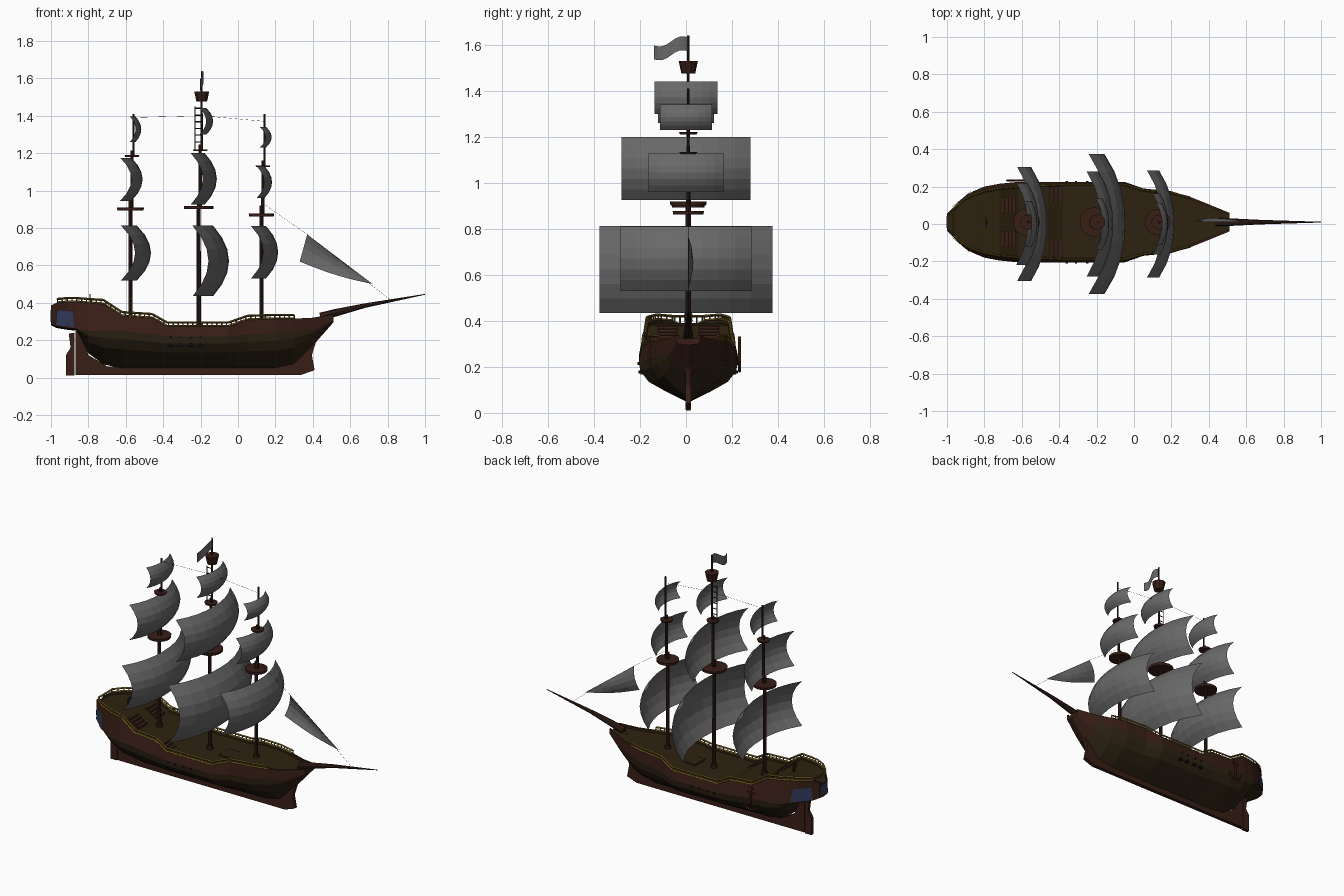
import bpy, bmesh, math
from mathutils import Vector, Matrix

if "Cube" in bpy.data.objects:
    bpy.data.objects.remove(bpy.data.objects["Cube"])

CY = 0.01  # ship centreline


def mat(name, c):
    m = bpy.data.materials.new(name)
    m.diffuse_color = (*c, 1)
    m.use_nodes = True
    m.node_tree.nodes["Principled BSDF"].inputs["Base Color"].default_value = m.diffuse_color
    return m


RED = mat("red_wood", (0.04, 0.013, 0.008))
DARK = mat("dark_wood", (0.025, 0.016, 0.006))
DECK = mat("deck_wood", (0.026, 0.016, 0.005))
MAST = mat("mast_wood", (0.03, 0.012, 0.008))
GOLD = mat("gold_trim", (0.14, 0.085, 0.012))
BLUE = mat("window_blue", (0.03, 0.045, 0.11))
IRON = mat("iron", (0.008, 0.008, 0.008))
RUST = mat("anchor_red", (0.08, 0.018, 0.01))
CLOTH = mat("sail_cloth", (0.14, 0.14, 0.14))


def finish(name, bm, mats=()):
    bmesh.ops.recalc_face_normals(bm, faces=bm.faces[:])
    me = bpy.data.meshes.new(name)
    bm.to_mesh(me)
    bm.free()
    for m in mats:
        me.materials.append(m)
    ob = bpy.data.objects.new(name, me)
    bpy.context.collection.objects.link(ob)
    return ob


def rod(bm, a, b, r1, r2=None, n=6):
    a, b = Vector(a), Vector(b)
    d = b - a
    M = Matrix.Translation((a + b) / 2) @ d.to_track_quat('Z', 'Y').to_matrix().to_4x4()
    bmesh.ops.create_cone(bm, cap_ends=True, segments=n, radius1=r1,
                          radius2=r1 if r2 is None else r2, depth=d.length, matrix=M)


def box(bm, c, s):
    M = Matrix.Translation(c) @ Matrix.Diagonal((*s, 1))
    bmesh.ops.create_cube(bm, size=1, matrix=M)


def plate(name, pts, t, m):
    bm = bmesh.new()
    f = bm.faces.new([bm.verts.new((x, CY - t / 2, z)) for x, z in pts])
    r = bmesh.ops.extrude_face_region(bm, geom=[f])
    bmesh.ops.translate(bm, vec=(0, t, 0), verts=[v for v in r['geom'] if isinstance(v, bmesh.types.BMVert)])
    bmesh.ops.triangulate(bm, faces=[f for f in bm.faces if len(f.verts) > 4])
    finish(name, bm, [m])


# Hull stations: x, bottom z, widest z, widest half-width, top half-width, top z
S = [(-1, .28, .29, .045, .04, .385), (-.97, .265, .275, .075, .07, .40),
     (-.91, .255, .265, .135, .125, .405), (-.86, .25, .26, .165, .15, .405),
     (-.80, .13, .25, .19, .17, .40), (-.72, .07, .25, .205, .185, .395),
     (-.62, .05, .25, .215, .195, .33), (-.46, .05, .23, .215, .20, .32),
     (-.38, .05, .22, .215, .205, .275), (-.05, .05, .22, .215, .205, .275),
     (.05, .05, .23, .18, .175, .31), (.2, .05, .24, .165, .16, .315),
     (.3, .07, .25, .135, .135, .315), (.4, .17, .26, .095, .095, .32),
     (.51, .295, .305, .05, .05, .338)]


def at(x):
    for a, b in zip(S, S[1:]):
        if a[0] <= x <= b[0]:
            t = (x - a[0]) / (b[0] - a[0])
            return [p + (q - p) * t for p, q in zip(a, b)]


# Hull with bulwark and sunken deck
bm = bmesh.new()
rings = []
for x, zb, zm, hm, ht, zt in S:
    half = [(hm * f, zb + (zm - zb) * g) for f, g in
            ((.05, 0), (.45, .25), (.8, .5), (.97, .78), (1, 1))]
    half += [(ht, zt), (ht - .012, zt), (ht - .012, zt - .015)]
    ring = [(y, z) for y, z in half] + [(-y, z) for y, z in reversed(half)]
    rings.append([bm.verts.new((x, CY + y, z)) for y, z in ring])
n = len(rings[0])
for a, b in zip(rings, rings[1:]):
    for i in range(n):
        f = bm.faces.new((a[i], a[(i + 1) % n], b[(i + 1) % n], b[i]))
        k = min(i, n - 2 - i) if i < n - 1 else 0
        low = 0 if a[0].co.x > .35 else 1
        f.material_index = low if k < 4 else 0 if k < 6 else 2
bm.faces.new(rings[0])
bm.faces.new(rings[-1])
finish("hull", bm, [RED, DARK, DECK])

# Keel with stem and sternpost, rudder
plate("keel", [(-.87, .015), (.34, .015), (.41, .04), (.395, .12), (.42, .2), (.5, .295), (.5, .32),
               (.42, .31), (.36, .2), (.3, .08), (.2, .06), (-.7, .06), (-.8, .12), (-.83, .25),
               (-.87, .25)], .024, RED)
plate("rudder", [(-.92, .01), (-.875, .01), (-.875, .24), (-.905, .235), (-.895, .16), (-.92, .12)],
      .02, RED)

# Bowsprit
bm = bmesh.new()
path = [((.44, CY, .325), .022), ((.52, CY, .346), .02), ((.68, CY, .385), .012), ((1, CY, .445), .002)]
for (a, r), (b, q) in zip(path, path[1:]):
    rod(bm, a, b, r, q, 8)
finish("bowsprit", bm, [MAST])

# Stern windows
bm = bmesh.new()
for s in (1, -1):
    q = []
    for x, z in ((-.972, .28), (-.87, .27), (-.88, .352), (-.965, .36)):
        st = at(x)
        w = st[3] + (st[4] - st[3]) * (z - st[2]) / (st[5] - st[2])
        q.append(bm.verts.new((x - .004, CY + s * (w + .006), z)))
    bm.faces.new(q)
box(bm, (-.998, CY, .33), (.008, .065, .065))
finish("stern_windows", bm, [BLUE])

# Railings
bm = bmesh.new()
xs = [-.965] + [s[0] for s in S if -.96 < s[0] < .3] + [.3]
P = lambda x, s, h: (x, CY + s * (at(x)[4] - .005), at(x)[5] + h)
for s in (1, -1):
    for a, b in zip(xs, xs[1:]):
        rod(bm, P(a, s, .02), P(b, s, .02), .006, n=4)
        rod(bm, P(a, s, .0), P(b, s, .0), .007, n=4)
    for i in range(50):
        x = -.965 + i * 1.265 / 49
        rod(bm, P(x, s, 0), P(x, s, .02), .0035, n=4)
rod(bm, P(-.965, 1, .02), P(-.965, -1, .02), .006, n=4)
for i in range(6):
    y = CY + .06 - i * .024
    rod(bm, (-.965, y, .39), (-.965, y, .42), .0035, n=4)
finish("railings", bm, [GOLD])

# Masts: x, base z, platform z, crosstree z, top z, platform radius
masts = {"mizzen": (-.575, .30, .90, 1.185, 1.41, .072), "main": (-.21, .25, .91, 1.215, 1.64, .08),
         "fore": (.125, .28, .87, 1.13, 1.41, .068)}
for name, (x, z0, z1, z2, z3, r) in masts.items():
    bm = bmesh.new()
    rod(bm, (x, CY, z0), (x, CY, z1 + .05), .012, .011, 10)
    rod(bm, (x + .008, CY, z1), (x + .008, CY, z2 + .03), .009, .008, 8)
    rod(bm, (x + .016, CY, z2), (x + .016, CY, z3), .006, .005, 8)
    rod(bm, (x, CY, z0), (x, CY, z0 + .035), .024, .018, 10)
    finish(name + "_mast", bm, [MAST])
    bm = bmesh.new()
    rod(bm, (x, CY, z1 - .008), (x, CY, z1 + .008), r * .97, r, 16)
    rod(bm, (x + .008, CY, z2 - .005), (x + .008, CY, z2 + .005), .036, .04, 12)
    finish(name + "_platforms", bm, [RED])

# Crow's nest and ladder
bm = bmesh.new()
rod(bm, (-.194, CY, 1.475), (-.194, CY, 1.53), .03, .042, 10)
finish("crows_nest", bm, [RED])
bm = bmesh.new()
for x in (-.23, -.197):
    rod(bm, (x, CY, 1.215), (x, CY, 1.45), .0035, n=4)
for i in range(6):
    rod(bm, (-.23, CY, 1.26 + i * .036), (-.197, CY, 1.26 + i * .036), .003, n=4)
finish("mast_ladder", bm, [MAST])


def sheet(name, nu, nv, fn):
    bm = bmesh.new()
    g = [[bm.verts.new(fn(i / nu, j / nv)) for j in range(nv + 1)] for i in range(nu + 1)]
    for i in range(nu):
        for j in range(nv):
            bm.faces.new((g[i][j], g[i + 1][j], g[i + 1][j + 1], g[i][j + 1]))
    finish(name, bm, [CLOTH])


# Square sails: corner x, bottom z, top z, half-width, vertical belly, sideways belly
sails = {"main_course": (-.243, .435, .812, .375, .085, .11), "main_topsail": (-.253, .925, 1.2, .28, .065, .075),
         "main_topgallant": (-.205, 1.30, 1.44, .137, .035, .037),
         "fore_course": (.07, .53, .81, .285, .065, .08), "fore_topsail": (.1, .96, 1.13, .163, .04, .042),
         "fore_topgallant": (.117, 1.23, 1.34, .112, .03, .033),
         "mizzen_course": (-.625, .52, .812, .305, .075, .085), "mizzen_topsail": (-.63, .945, 1.175, .22, .06, .06),
         "mizzen_topgallant": (-.577, 1.26, 1.395, .122, .03, .03)}
for name, (x0, za, zb, w, bz, by) in sails.items():
    sheet(name + "_sail", 8, 6, lambda u, v: (
        x0 + bz * (1 - (2 * v - 1) ** 2) + by * (1 - abs(2 * u - 1) ** 2.3),
        w * (2 * u - 1), za + (zb - za) * v))


# Jib with a slight belly
def jib(u, v):
    top = Vector((.37, CY, .765)).lerp(Vector((.72, CY, .50)), u)
    low = Vector((.33, CY, .62)).lerp(Vector((.72, CY, .50)), u)
    p = low.lerp(top, v)
    p.y += .022 * math.sin(math.pi * v) * math.sin(math.pi * min(1, u + .3))
    p.z -= .012 * math.sin(math.pi * u) * (1 - v)
    return p


sheet("jib_sail", 6, 4, jib)
sheet("flag", 8, 2, lambda u, v: (-.194 + .01 * math.sin(6 * u), CY - .15 * u,
                                  1.572 + .06 * v - .035 * u + .012 * math.sin(2 * math.pi * u)))

# Rigging
bm = bmesh.new()
for a, b in (((.135, CY, .93), (.37, CY, .765)), ((.37, CY, .765), (.82, CY, .41)),
             ((-.56, CY, 1.39), (-.194, CY, 1.40)), ((-.194, CY, 1.40), (.14, CY, 1.37))):
    rod(bm, a, b, .0007, n=3)
finish("rigging", bm, [IRON])

# Cannons and gun ports
bm = bmesh.new()
for s in (1, -1):
    for x in (-.36, -.31, -.25, -.20):
        for z, y in ((.215, .21), (.178, .207)):
            box(bm, (x, CY + s * (y - .007), z), (.028, .016, .022))
            rod(bm, (x, CY + s * (y - .02), z), (x, CY + s * (y + .01), z), .008, .006, 8)
finish("cannons", bm, [IRON])

# Anchor on the far side
bm = bmesh.new()
ax, ay = -.63, CY + .223
rod(bm, (ax, ay, .18), (ax, ay, .31), .006)
rod(bm, (ax - .025, ay, .29), (ax + .025, ay, .29), .004)
rod(bm, (ax, ay - .006, .318), (ax, ay + .006, .318), .013, n=8)
arc = [(ax + .05 * math.sin(t), ay, .23 - .05 * math.cos(t)) for t in [-1.4 + i * .4 for i in range(8)]]
for a, b in zip(arc, arc[1:]):
    rod(bm, a, b, .006)
finish("anchor", bm, [RUST])

# Deck stairs and hatches
bm = bmesh.new()
for x, z, ys in ((-.70, .372, (-.09, .09)), (-.435, .293, (-.14, .15))):
    for y in ys:
        for i in range(4):
            box(bm, (x + i * .02, CY + y, z - i * .014), (.016, .085, .012))
finish("deck_stairs", bm, [RED])
bm = bmesh.new()
box(bm, (-.06, CY, .262), (.1, .1, .016))
finish("hatch", bm, [DECK])

# Steering wheel
bm = bmesh.new()
rod(bm, (-.785, CY, .375), (-.785, CY, .42), .006)
rod(bm, (-.795, CY, .42), (-.788, CY, .42), .02, n=10)
for i in range(4):
    t = i * math.pi / 4
    d = Vector((0, math.cos(t), math.sin(t))) * .026
    c = Vector((-.791, CY, .42))
    rod(bm, c - d, c + d, .002, n=4)
finish("steering_wheel", bm, [MAST])
